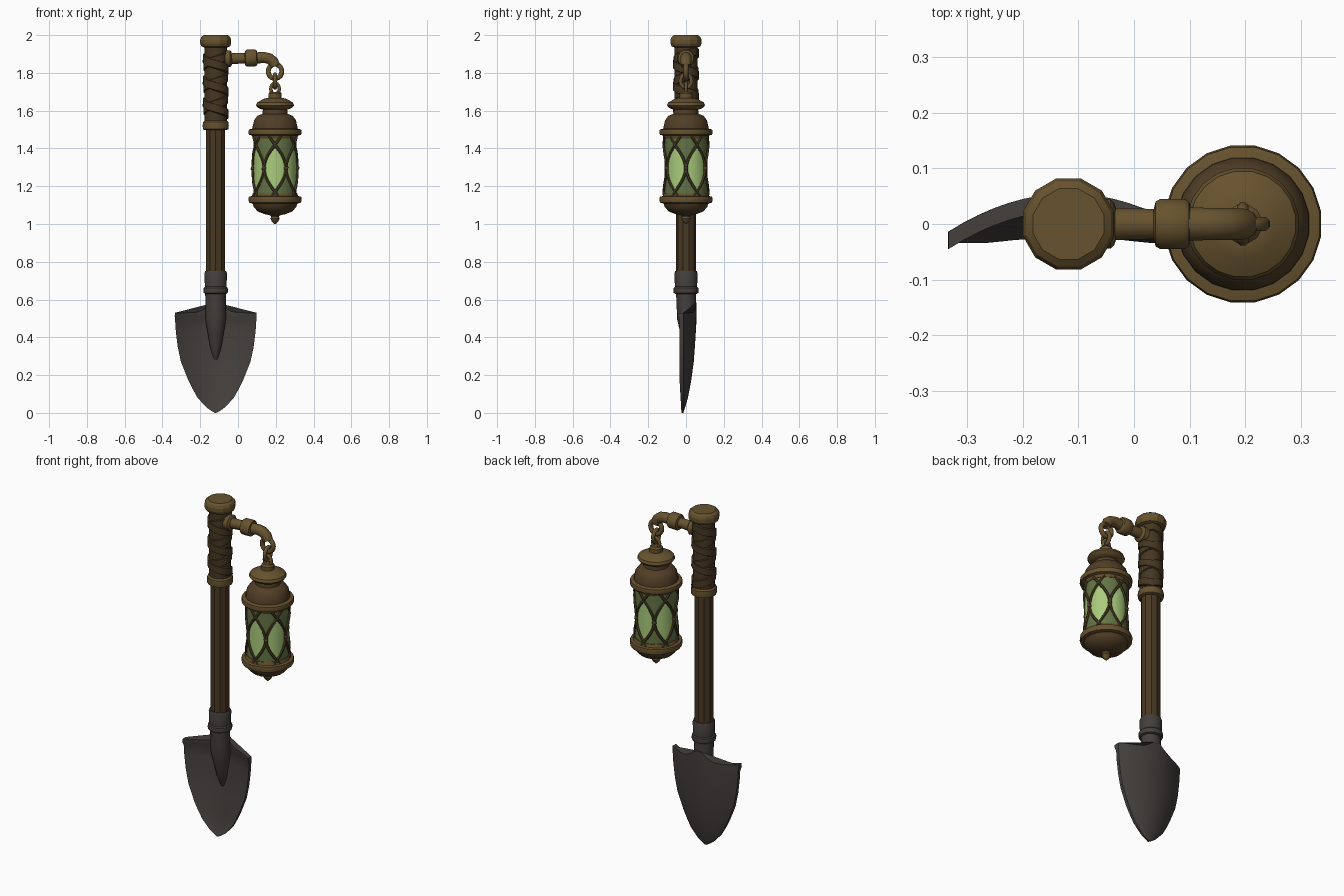
import bpy, bmesh, math
from mathutils import Vector

if "Cube" in bpy.data.objects:
    bpy.data.objects.remove(bpy.data.objects["Cube"])


def material(name, rgb):
    m = bpy.data.materials.new(name)
    m.diffuse_color = (*rgb, 1)
    m.use_nodes = True
    m.node_tree.nodes["Principled BSDF"].inputs["Base Color"].default_value = m.diffuse_color
    return m


BRASS = material("brass", (0.135, 0.085, 0.028))
AGED = material("aged brass", (0.082, 0.048, 0.019))
CAGE = material("cage bronze", (0.075, 0.052, 0.019))
WOOD = material("wood", (0.066, 0.040, 0.016))
LEATHER = material("leather", (0.060, 0.037, 0.016))
STEEL = material("dark steel", (0.058, 0.050, 0.046))
GLOW = material("glowing glass", (0.40, 0.60, 0.20))
DIM = material("dim glass", (0.125, 0.175, 0.058))

SX = -0.118   # shaft axis
LX = 0.196    # lantern axis


def finish(bm, name, mats, angle=35):
    bmesh.ops.recalc_face_normals(bm, faces=bm.faces)
    me = bpy.data.meshes.new(name)
    bm.to_mesh(me)
    bm.free()
    for m in mats:
        me.materials.append(m)
    me.polygons.foreach_set("use_smooth", [True] * len(me.polygons))
    me.set_sharp_from_angle(angle=math.radians(angle))
    ob = bpy.data.objects.new(name, me)
    bpy.context.collection.objects.link(ob)
    return ob


def loft(name, rings, mat, closed=False, angle=35, bm=None):
    """Skin a list of point rings; cap the ends unless closed."""
    own = bm is None
    bm = bm or bmesh.new()
    vs = [[bm.verts.new(p) for p in r] for r in rings]
    n = len(vs[0])
    for i in range(len(vs) if closed else len(vs) - 1):
        a, b = vs[i], vs[(i + 1) % len(vs)]
        for j in range(n):
            k = (j + 1) % n
            bm.faces.new((a[j], a[k], b[k], b[j]))
    if not closed:
        bm.faces.new(vs[0])
        bm.faces.new(vs[-1])
    if own:
        return finish(bm, name, [mat], angle)


def lathe(name, profile, x, mat, n=20, angle=35):
    """Profile of (radius, z) spun round a vertical axis at x."""
    rings = [[(x + r * math.cos(2 * math.pi * (j + .5) / n),
               r * math.sin(2 * math.pi * (j + .5) / n), z) for j in range(n)]
             for r, z in profile]
    return loft(name, rings, mat, angle=angle)


def tube(pts, normals, radii, sides=8, closed=False):
    """Rings along a path, oriented by a given side normal per point."""
    pts = [Vector(p) for p in pts]
    rings, m = [], len(pts)
    for i, p in enumerate(pts):
        if closed:
            t = pts[(i + 1) % m] - pts[i - 1]
        else:
            t = pts[min(i + 1, m - 1)] - pts[max(i - 1, 0)]
        a = Vector(normals[i])
        b = t.normalized().cross(a).normalized()
        rings.append([p + radii[i] * (a * math.cos(q) + b * math.sin(q))
                      for q in (2 * math.pi * (k + .5) / sides for k in range(sides))])
    return rings


# --- handle: shaft, grip, collars, cap
lathe("shaft", [(.053, .70), (.053, 1.54)], SX, WOOD, 10, 20)
lathe("grip_core", [(.060, 1.53), (.060, 1.95)], SX, LEATHER, 14)
lathe("grip_collar", [(.058, 1.497), (.069, 1.502), (.071, 1.52), (.069, 1.54), (.060, 1.548)], SX, BRASS, 14)
lathe("top_cap", [(.064, 1.935), (.078, 1.94), (.085, 1.955), (.085, 1.975), (.079, 1.99), (.066, 2.0)], SX, BRASS, 12, 20)

# crossed leather wraps
bm = bmesh.new()
for s, r1 in ((1, .066), (-1, .069)):
    rings = []
    for i in range(73):
        f = i / 72
        a = s * f * 2 * math.pi * 3 + 1.0
        z = 1.565 + f * .35
        rings.append([(SX + r * math.cos(a), r * math.sin(a), z + h)
                      for r, h in ((.056, -.026), (r1, -.020), (r1 - .001, .020), (.056, .026))])
    loft("", rings, None, bm=bm)
finish(bm, "grip_wraps", [LEATHER], 30)

# --- shovel: ferrule, socket spine, blade
lathe("ferrule", [(.056, .63), (.065, .635), (.067, .65), (.065, .662), (.059, .668), (.061, .74), (.057, .75)], SX, STEEL, 14)
spine = [(.64, .056, 0), (.57, .054, .002), (.50, .055, .004), (.43, .044, .010), (.35, .030, .018), (.30, .016, .026), (.26, .002, .034)]
loft("socket_spine", [[(SX + r * math.cos(q), y + r * .95 * math.sin(q), z)
                       for q in (2 * math.pi * k / 12 for k in range(12))] for z, r, y in spine], STEEL)

# height, half width, y at the back of the centre line
rows = [(0, .004, -.015), (.012, .025, -.010), (.03, .050, -.004), (.08, .096, .010), (.13, .124, .020), (.175, .146, .028),
        (.27, .184, .041), (.35, .201, .047), (.43, .211, .052), (.49, .215, .054), (.512, .217, .055), (.53, .216, .055)]
N = 16
rings = []
for z, w, yb in rows:
    front, back = [], []
    for j in range(N + 1):
        u = 2 * j / N - 1
        y = -.014 + (yb + .014) * (1 - u * u)
        rise = (.055 * math.exp(-(u / .27) ** 2)) if z > .52 else 0
        thick = .020 if z < .5 else .031
        thick *= min(1, .5 + z * 3)
        back.append((SX + u * w, y, z + rise))
        front.append((SX + u * w, y - thick, z + rise))
    rings.append(front + back[::-1])
loft("blade", rings, STEEL, angle=40)

# --- arm: flange, pipe, collar, elbow
arm = [(-.07, 1.875, .046), (-.042, 1.875, .046), (-.036, 1.875, .040), (-.033, 1.875, .030), (.036, 1.878, .028),
       (.039, 1.878, .042), (.048, 1.878, .047), (.09, 1.879, .047), (.099, 1.879, .042), (.102, 1.879, .031),
       (.135, 1.882, .030), (.165, 1.876, .030), (.187, 1.860, .029), (.197, 1.836, .028)]
loft("arm", tube([(x, 0, z) for x, z, r in arm], [(0, 1, 0)] * len(arm), [r for x, z, r in arm], 12), BRASS)


# --- chain
def link(name, z, half_w, half_h, r, turned):
    pts = []
    for i in range(18):
        a = 2 * math.pi * i / 18
        d = half_w * math.cos(a)
        pts.append((LX, d, z + half_h * math.sin(a)) if turned else (LX + d, 0, z + half_h * math.sin(a)))
    nrm = (1, 0, 0) if turned else (0, 1, 0)
    loft(name, tube(pts, [nrm] * 18, [r] * 18, 8, True), BRASS, True, 60)


link("chain_ring", 1.808, .036, .038, .014, False)
link("chain_link_middle", 1.757, .029, .036, .011, True)
link("chain_link_lower", 1.715, .022, .030, .010, False)

# --- lantern metalwork
lathe("lantern_knob", [(.045, 1.655), (.036, 1.665), (.036, 1.69), (.028, 1.70)], LX, BRASS, 12)
lathe("lantern_top_disc", [(.066, 1.605), (.092, 1.615), (.102, 1.628), (.096, 1.643), (.062, 1.662), (.040, 1.668)], LX, BRASS)
lathe("lantern_dome", [(.122, 1.49), (.120, 1.515), (.112, 1.55), (.094, 1.573), (.068, 1.583), (.064, 1.615)], LX, AGED)
lathe("lantern_upper_flange", [(.118, 1.452), (.124, 1.468), (.140, 1.473), (.143, 1.485), (.140, 1.500), (.118, 1.506)], LX, BRASS)
lathe("lantern_lower_flange", [(.118, 1.165), (.124, 1.148), (.140, 1.145), (.143, 1.130), (.139, 1.113), (.118, 1.108)], LX, BRASS)
lathe("lantern_bowl", [(.122, 1.115), (.114, 1.09), (.092, 1.066), (.055, 1.052), (.028, 1.046)], LX, AGED)
lathe("lantern_finial", [(.030, 1.055), (.022, 1.040), (.025, 1.028), (.018, 1.014), (.003, 1.0)], LX, BRASS, 10)

# glass with six glowing ovals
ZC, G = 1.295, .113
bm = bmesh.new()
n, m = 96, 32
grid = [[bm.verts.new((LX + G * math.sin(2 * math.pi * j / n), -G * math.cos(2 * math.pi * j / n), 1.14 + .33 * i / m))
         for j in range(n)] for i in range(m + 1)]
for i in range(m):
    for j in range(n):
        k = (j + 1) % n
        f = bm.faces.new((grid[i][j], grid[i][k], grid[i + 1][k], grid[i + 1][j]))
        off = ((j + .5) * 360 / n + 30) % 60 - 30
        z = 1.14 + .33 * (i + .5) / m
        f.material_index = 0 if (off / 26) ** 2 + ((z - ZC + .005) / .105) ** 2 < 1 else 1
finish(bm, "glass", [GLOW, DIM])

# lattice cage: six pairs of curved bars with knots where they meet
bm = bmesh.new()
for c in range(6):
    for s in (-1, 1):
        pts, nrm = [], []
        for i in range(21):
            z = 1.145 + .32 * i / 20
            a = math.radians(60 * c + s * 29 * math.cos(math.pi * (z - ZC) / .25))
            d = Vector((math.sin(a), -math.cos(a), 0))
            pts.append(Vector((LX, 0, z)) + d * .117)
            nrm.append(d)
        loft("", tube(pts, nrm, [.0075] * 21, 6), None, bm=bm)
    a = math.radians(60 * c + 30)
    knot = bmesh.ops.create_icosphere(bm, subdivisions=1, radius=.014)["verts"]
    bmesh.ops.translate(bm, verts=knot, vec=(LX + .117 * math.sin(a), -.117 * math.cos(a), ZC))
finish(bm, "lantern_cage", [CAGE], 50)
